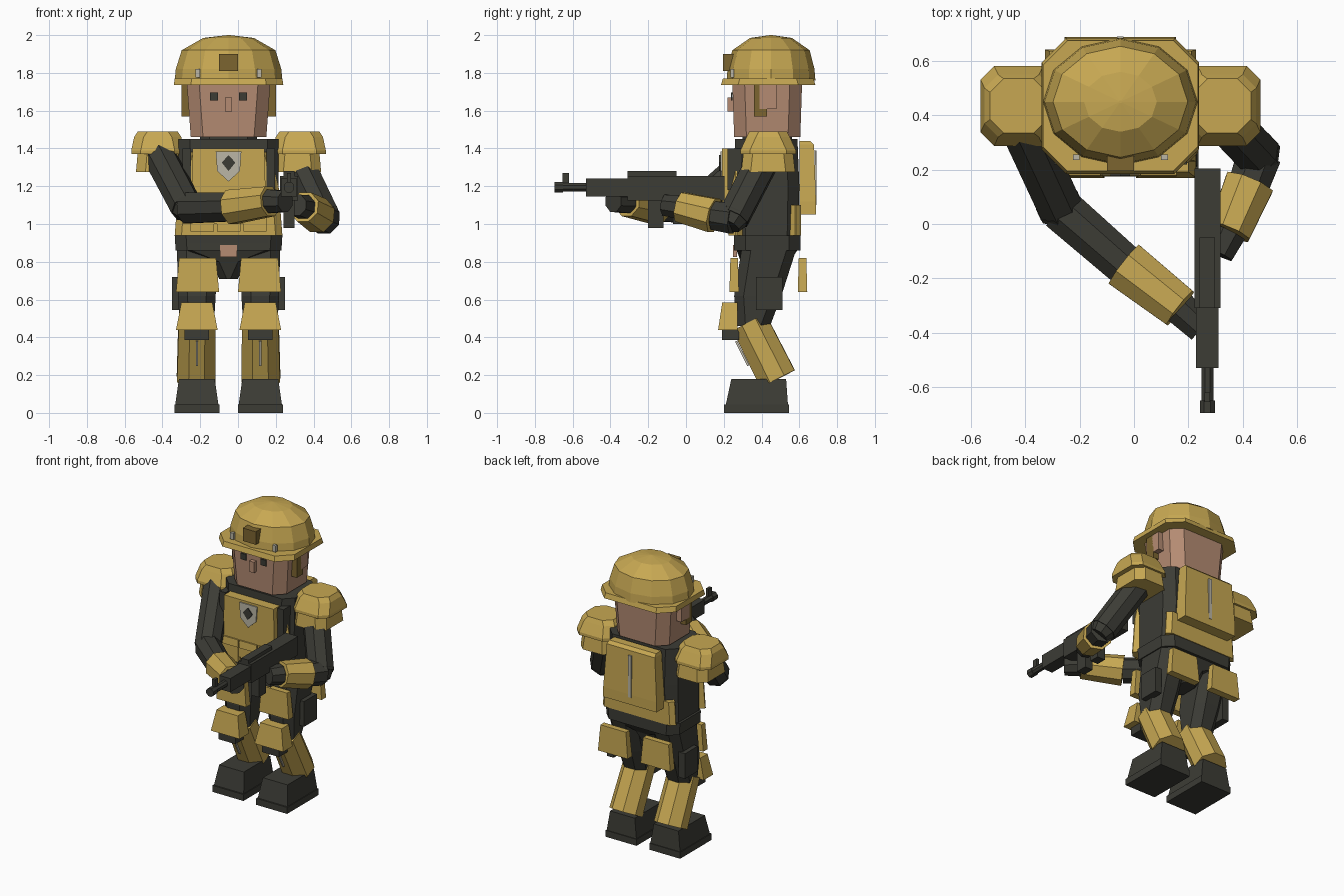
import bpy, bmesh, math
from mathutils import Vector

cube = bpy.data.objects.get("Cube")
if cube:
    bpy.data.objects.remove(cube, do_unlink=True)


def material(name, rgb):
    m = bpy.data.materials.new(name)
    m.use_nodes = True
    m.diffuse_color = (*rgb, 1)
    m.node_tree.nodes["Principled BSDF"].inputs["Base Color"].default_value = (*rgb, 1)
    return m


GOLD = material("ochre armour", (0.57, 0.39, 0.085))
DARK = material("charcoal cloth", (0.045, 0.045, 0.036))
SKIN = material("skin", (0.46, 0.26, 0.17))
BROWN = material("dark ochre", (0.2, 0.13, 0.03))
PALE = material("pale grey", (0.5, 0.47, 0.38))
MID = -0.05  # body centre line


def loft(name, mat, rings):
    """Join equal rings of points into a closed solid."""
    bm = bmesh.new()
    rows = [[bm.verts.new(p) for p in ring] for ring in rings]
    n = len(rows[0])
    for a, b in zip(rows, rows[1:]):
        for i in range(n):
            j = (i + 1) % n
            bm.faces.new((a[i], a[j], b[j], b[i]))
    bm.faces.new(rows[0][::-1])
    bm.faces.new(rows[-1])
    bmesh.ops.recalc_face_normals(bm, faces=bm.faces)
    mesh = bpy.data.meshes.new(name)
    bm.to_mesh(mesh)
    bm.free()
    mesh.materials.append(mat)
    obj = bpy.data.objects.new(name, mesh)
    bpy.context.collection.objects.link(obj)
    return obj


def stack(name, mat, cx, sections, cut=0.0):
    """Stacked rectangles (z, cy, hx, hy), corners cut off when cut > 0."""
    rings = []
    for z, cy, hx, hy in sections:
        if cut:
            c = min(cut, hx * 0.9, hy * 0.9)
            pts = [(hx, hy - c), (hx - c, hy), (c - hx, hy), (-hx, hy - c),
                   (-hx, c - hy), (c - hx, -hy), (hx - c, -hy), (hx, c - hy)]
        else:
            pts = [(hx, hy), (-hx, hy), (-hx, -hy), (hx, -hy)]
        rings.append([(cx + x, cy + y, z) for x, y in pts])
    return loft(name, mat, rings)


def block(name, mat, x, y, z):
    """Box between pairs of limits."""
    cy, hx, hy = sum(y) / 2, abs(x[1] - x[0]) / 2, (y[1] - y[0]) / 2
    return stack(name, mat, sum(x) / 2, [(z[0], cy, hx, hy), (z[1], cy, hx, hy)])


def tube(name, mat, a, b, ra, rb=None, n=8):
    a, b = Vector(a), Vector(b)
    q = (b - a).to_track_quat("Z", "Y")
    rings = []
    for c, r in ((a, ra), (b, rb or ra)):
        rings.append([c + q @ Vector((r * math.cos(t), r * math.sin(t), 0))
                      for t in (math.tau * (i + 0.5) / n for i in range(n))])
    return loft(name, mat, rings)


def plate(name, mat, pts, y, depth):
    """Outline in x and z, given depth along y."""
    return loft(name, mat, [[(MID + x, yy, z) for x, z in pts] for yy in (y, y + depth)])


# Helmet
stack("helmet_brim", GOLD, MID, [(1.735, 0.435, 0.29, 0.25), (1.77, 0.435, 0.285, 0.24)], 0.09)
dome = [(1.76, 1), (1.82, 0.98), (1.92, 0.87), (1.985, 0.47), (2.0, 0.02)]
loft("helmet_dome", GOLD, [[(MID + 0.285 * r * math.cos(math.tau * i / 12),
                             0.45 + 0.235 * r * math.sin(math.tau * i / 12), z)
                            for i in range(12)] for z, r in dome])
block("helmet_mount", BROWN, (-0.1, 0.0), (0.195, 0.3), (1.81, 1.9))

# Head and face
stack("head", SKIN, MID, [(1.46, 0.43, 0.2, 0.175), (1.76, 0.43, 0.222, 0.185)], 0.065)
stack("neck", DARK, MID, [(1.42, 0.43, 0.15, 0.13), (1.465, 0.43, 0.15, 0.13)], 0.05)
block("nose", SKIN, (MID - 0.018, MID + 0.018), (0.22, 0.26), (1.595, 1.67))

# Torso, belt and hips
stack("torso", DARK, MID, [(0.9, 0.425, 0.27, 0.17), (1.2, 0.425, 0.265, 0.175),
                           (1.45, 0.425, 0.265, 0.165)], 0.06)
stack("vest_front", GOLD, MID, [(0.94, 0.265, 0.285, 0.04), (1.2, 0.265, 0.265, 0.04),
                                (1.38, 0.265, 0.22, 0.035)], 0.05)
stack("chest_plate", GOLD, MID, [(1.0, 0.235, 0.2, 0.045), (1.4, 0.235, 0.19, 0.045)])
stack("vest_back", GOLD, MID, [(0.94, 0.58, 0.28, 0.03), (1.1, 0.58, 0.27, 0.03)], 0.04)
for k in (-1, 0, 1):
    cx = MID + k * 0.14
    stack("vest_pouch", GOLD, cx, [(0.96, 0.22, 0.062, 0.035), (1.1, 0.22, 0.062, 0.035)])
    stack("vest_pouch_flap", GOLD, cx, [(1.07, 0.215, 0.066, 0.04), (1.12, 0.215, 0.066, 0.035)])
stack("belt", DARK, MID, [(0.86, 0.43, 0.28, 0.175), (0.94, 0.43, 0.285, 0.175)], 0.06)
stack("pelvis", DARK, MID, [(0.71, 0.42, 0.05, 0.1), (0.8, 0.42, 0.09, 0.13),
                            (0.87, 0.43, 0.26, 0.165)], 0.04)
block("belt_buckle", SKIN, (MID - 0.045, MID + 0.045), (0.25, 0.27), (0.825, 0.89))

# Chest badge
plate("badge_plate", PALE, [(-0.068, 1.385), (0.068, 1.385), (0.06, 1.28), (0, 1.225),
                            (-0.06, 1.28)], 0.182, 0.009)
plate("badge_diamond", DARK, [(0, 1.365), (0.036, 1.325), (0, 1.28), (-0.036, 1.325)],
      0.176, 0.008)

# Backpack
stack("backpack", GOLD, MID, [(1.05, 0.645, 0.205, 0.043), (1.12, 0.645, 0.205, 0.043),
                              (1.42, 0.64, 0.185, 0.038), (1.44, 0.63, 0.18, 0.028)])
plate("backpack_zip", PALE, [(-0.012, 1.1), (0.012, 1.1), (0.012, 1.39), (-0.012, 1.39)],
      0.682, 0.009)

# Parts repeated on each side
for s, side in ((-1, "right"), (1, "left")):
    leg = MID + s * 0.168

    def edge(a, b):
        return MID + s * a, MID + s * b

    block(side + "_eye", DARK, edge(0.056, 0.098), (0.238, 0.247), (1.655, 1.697))
    block(side + "_ear", SKIN, edge(0.2, 0.25), (0.39, 0.48), (1.61, 1.745))
    block(side + "_helmet_strap", BROWN, edge(0.2, 0.25), (0.36, 0.43), (1.57, 1.745))
    block(side + "_helmet_clip", PALE, edge(0.15, 0.175), (0.235, 0.255), (1.775, 1.82))
    block(side + "_shoulder_strap", DARK, edge(0.2, 0.245), (0.22, 0.3), (1.18, 1.4))

    # Shoulder armour
    pad = MID + s * 0.375
    stack(side + "_shoulder_pad_lower", GOLD, pad - s * 0.01,
          [(1.275, 0.435, 0.125, 0.143), (1.39, 0.435, 0.115, 0.13)], 0.05)
    stack(side + "_shoulder_pad_upper", GOLD, pad,
          [(1.37, 0.435, 0.14, 0.147), (1.39, 0.435, 0.14, 0.147),
           (1.46, 0.435, 0.125, 0.115), (1.49, 0.435, 0.105, 0.1)], 0.05)

    # Legs and pouches
    stack(side + "_thigh", DARK, leg, [(0.46, 0.355, 0.09, 0.09), (0.62, 0.38, 0.1, 0.125),
                                       (0.87, 0.44, 0.105, 0.145)], 0.05)
    for where, cy in (("front", 0.255), ("back", 0.617)):
        stack(side + "_" + where + "_thigh_pouch", GOLD, leg - s * 0.004,
              [(0.64, cy, 0.114, 0.025), (0.82, cy, 0.098, 0.02)])
    block(side + "_holster", DARK, edge(0.25, 0.3), (0.37, 0.51), (0.545, 0.72))
    tube(side + "_shin", GOLD, (leg, 0.335, 0.48), (leg + s * 0.004, 0.485, 0.18), 0.105, 0.11)
    stack(side + "_knee_pad", GOLD, leg, [(0.44, 0.222, 0.11, 0.052), (0.585, 0.232, 0.082, 0.04)])
    block(side + "_knee_strap", DARK, (leg - 0.065, leg + 0.065), (0.19, 0.28), (0.385, 0.45))
    tube(side + "_shin_lace", PALE, (leg, 0.265, 0.38), (leg, 0.33, 0.25), 0.008, n=4)

    # Boots
    stack(side + "_boot", DARK, leg, [(0.04, 0.375, 0.115, 0.165), (0.18, 0.385, 0.095, 0.145)])
    stack(side + "_boot_sole", DARK, leg, [(0, 0.373, 0.119, 0.172), (0.045, 0.373, 0.119, 0.172)])


def arm(side, shoulder, elbow, cuff_start, cuff_end, hand):
    tube(side + "_upper_arm", DARK, shoulder, elbow, 0.09, 0.088)
    a, b = Vector(shoulder), Vector(elbow)
    along = (b - a).normalized() * 0.05
    tube(side + "_elbow", DARK, b - along * 0.4, b + along, 0.09, 0.06)
    tube(side + "_forearm", DARK, elbow, cuff_start, 0.088, 0.082)
    tube(side + "_cuff", GOLD, cuff_start, cuff_end, 0.098, 0.085)
    tube(side + "_hand", DARK, cuff_end, hand, 0.068, 0.06)


arm("right", (-0.42, 0.38, 1.37), (-0.27, 0.055, 1.085), (-0.035, -0.15, 1.09),
    (0.17, -0.31, 1.12), (0.25, -0.385, 1.12))
arm("left", (0.3, 0.42, 1.36), (0.46, 0.25, 1.03), (0.425, 0.15, 1.045),
    (0.35, -0.03, 1.09), (0.31, -0.11, 1.1))

# Rifle
G = 0.27  # barrel line


def gun(name, half, y, z):
    block("rifle_" + name, DARK, (G - half, G + half), y, z)


gun("body", 0.048, (-0.31, 0.205), (1.125, 1.255))
gun("top_rail", 0.028, (-0.31, -0.05), (1.25, 1.28))
gun("handguard", 0.042, (-0.53, -0.31), (1.145, 1.24))
gun("magazine", 0.03, (-0.2, -0.12), (0.98, 1.13))
gun("grip", 0.03, (-0.07, 0.0), (1.0, 1.13))
gun("front_sight", 0.01, (-0.655, -0.62), (1.19, 1.27))
tube("rifle_barrel", DARK, (G, -0.5, 1.195), (G, -0.66, 1.195), 0.024)
tube("rifle_muzzle", DARK, (G, -0.65, 1.195), (G, -0.695, 1.195), 0.03)
